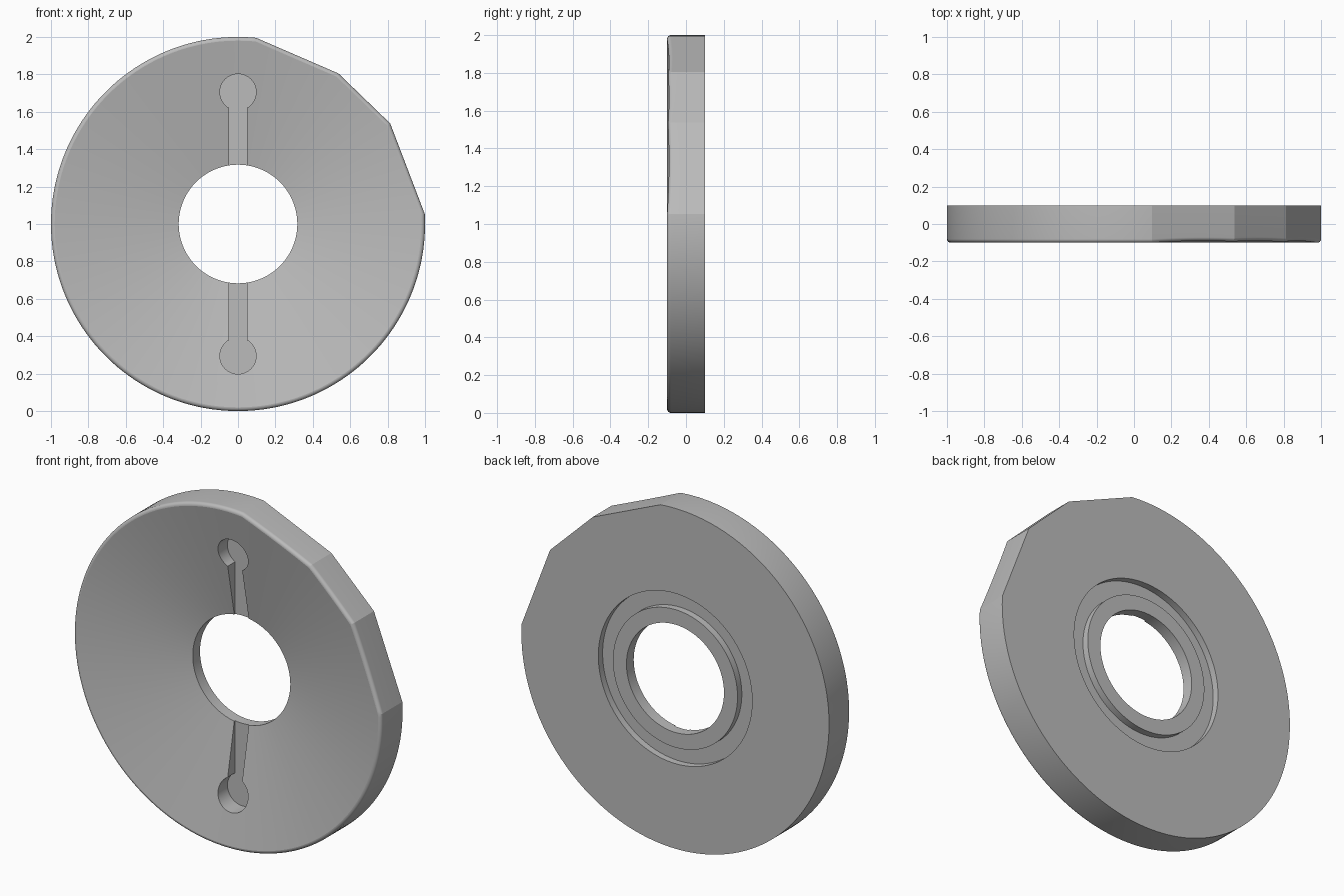
import bpy
import bmesh
from math import sin, cos, pi, radians, atan2, hypot

cube = bpy.data.objects.get("Cube")
if cube:
    bpy.data.objects.remove(cube, do_unlink=True)

HOLE, BACK, FILLET = 0.317, 0.1, 0.02
SLOPE = 0.2
FLATS = [radians(a) for a in (20.9, 46, 66.6)]
FLAT_DIST = 0.952
SLOT_FLOOR = 0.04

grey = bpy.data.materials.new("plain grey")
grey.use_nodes = True
colour = (0.5, 0.5, 0.5, 1)
grey.diffuse_color = colour
grey.node_tree.nodes["Principled BSDF"].inputs["Base Color"].default_value = colour


def dish(r):
    """Depth of the conical front at radius r."""
    return -BACK + SLOPE * (1 - FILLET - r)


def rim(angle):
    """Outer radius: a circle trimmed by three flats."""
    cuts = [FLAT_DIST / cos(angle - f) for f in FLATS if cos(angle - f) > 0.5]
    return min([1.0] + cuts)


def section(angle):
    """Closed radial cross-section as (radius, depth) pairs."""
    edge = rim(angle) - FILLET
    front = dish(edge)
    pts = [(HOLE, dish(HOLE))]
    for i in range(9):
        t = i / 8 * pi / 2
        pts.append((edge + FILLET * sin(t), front + FILLET * (1 - cos(t))))
    # back face with a groove around the hole
    pts += [(edge + FILLET, BACK), (0.5, BACK), (0.5, 0.06),
            (0.405, 0.06), (0.405, BACK), (HOLE, BACK)]
    return pts


def make_object(name, bm):
    bmesh.ops.recalc_face_normals(bm, faces=bm.faces)
    mesh = bpy.data.meshes.new(name)
    bm.to_mesh(mesh)
    bm.free()
    mesh.materials.append(grey)
    obj = bpy.data.objects.new(name, mesh)
    bpy.context.collection.objects.link(obj)
    return obj


# Angles around the disc, including exact corners of the flats
half = math_half = atan2((1 - FLAT_DIST ** 2) ** 0.5, FLAT_DIST)
corners = [FLATS[0] - half, (FLATS[0] + FLATS[1]) / 2,
           (FLATS[1] + FLATS[2]) / 2, FLATS[2] + half]
step = 2 * pi / 180
angles = [i * step for i in range(180)]
angles = [a for a in angles if min(abs(a - c) for c in corners) > step * 0.4]
angles = sorted(angles + corners)

# Dished disc
bm = bmesh.new()
rings = [[bm.verts.new((r * cos(a), y, 1 + r * sin(a))) for r, y in section(a)]
         for a in angles]
for k, ring in enumerate(rings):
    after = rings[(k + 1) % len(rings)]
    for j in range(len(ring)):
        n = (j + 1) % len(ring)
        bm.faces.new((ring[j], ring[n], after[n], after[j]))
disc = make_object("dished_disc", bm)


# Keyhole slots cut into the front, above and below the hole
def keyhole_cutter(side):
    radius, width, centre = 0.097, 0.047, 0.705
    start = atan2(-hypot(radius, 0) + 0.012, width)
    outline = [(-width, 0.25), (width, 0.25)]
    for i in range(41):
        t = start + (pi - 2 * start) * i / 40
        scale = radius if 0 < i < 40 else width / abs(cos(t))
        outline.append((scale * cos(t), centre + scale * sin(t)))
    bm = bmesh.new()
    face = bm.faces.new([bm.verts.new((x, -0.3, 1 + side * z)) for x, z in outline])
    extruded = bmesh.ops.extrude_face_region(bm, geom=[face])["geom"]
    moved = [v for v in extruded if isinstance(v, bmesh.types.BMVert)]
    bmesh.ops.translate(bm, verts=moved, vec=(0, 0.3 + SLOT_FLOOR, 0))
    cutter = make_object("slot_cutter", bm)
    cutter.hide_render = True
    return cutter


bpy.context.view_layer.objects.active = disc
disc.select_set(True)
for side in (1, -1):
    cutter = keyhole_cutter(side)
    cut = disc.modifiers.new("slot", "BOOLEAN")
    cut.operation = "DIFFERENCE"
    cut.solver = "EXACT"
    cut.object = cutter
    bpy.ops.object.modifier_apply(modifier=cut.name)
    bpy.data.objects.remove(cutter, do_unlink=True)

bpy.ops.object.shade_smooth_by_angle(angle=radians(16))
